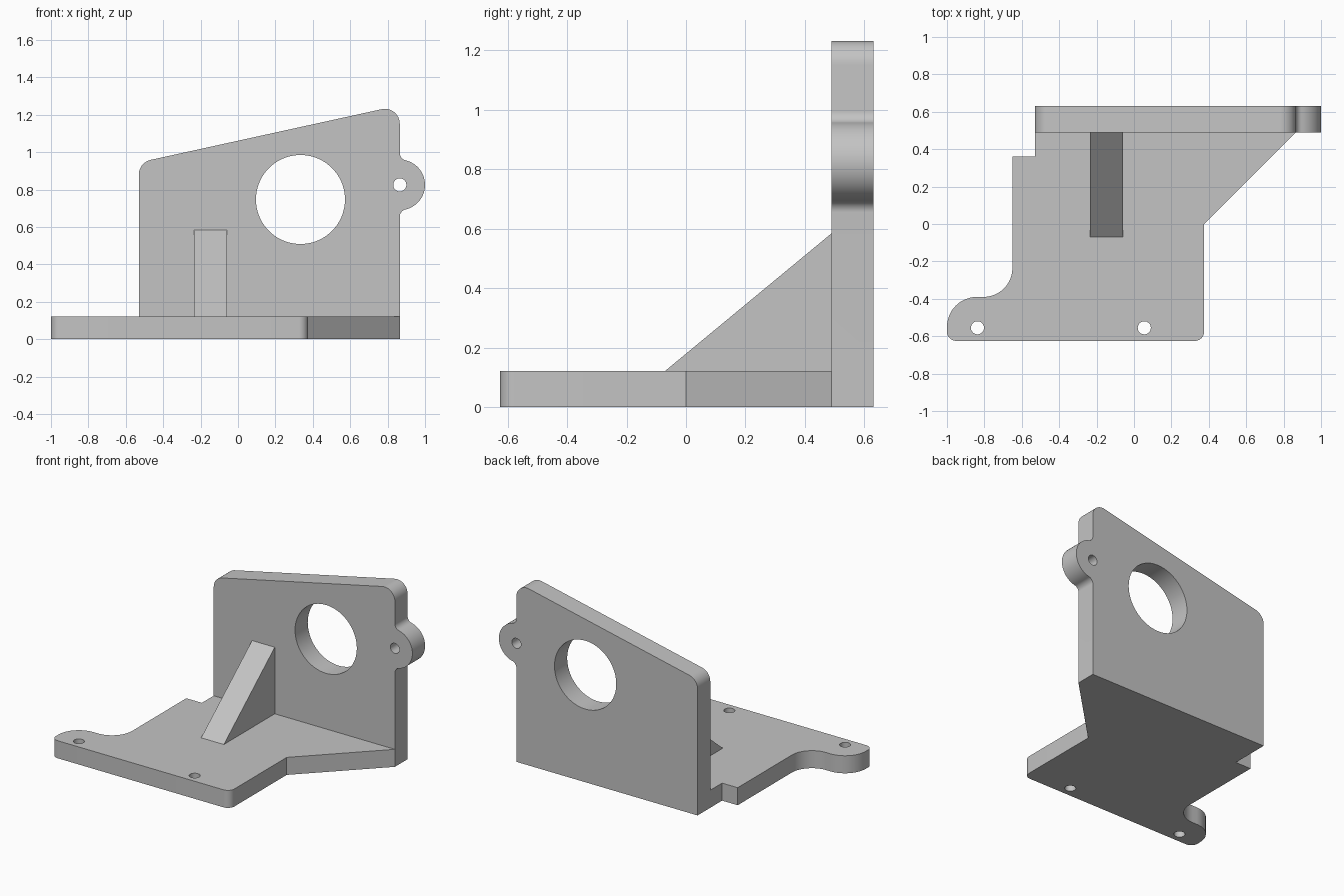
import bpy, bmesh, math
from mathutils import Vector

if "Cube" in bpy.data.objects:
    bpy.data.objects.remove(bpy.data.objects["Cube"])

grey = bpy.data.materials.new("plain grey")
grey.diffuse_color = (0.55, 0.55, 0.55, 1)
grey.use_nodes = True
grey.node_tree.nodes["Principled BSDF"].inputs["Base Color"].default_value = grey.diffuse_color


def arc(cx, cy, r, a0, a1, n=12):
    """Points along an arc, angles in degrees."""
    angles = [math.radians(a0 + (a1 - a0) * i / n) for i in range(n + 1)]
    return [(cx + r * math.cos(a), cy + r * math.sin(a)) for a in angles]


def rounded(corners, n=12):
    """Turn (x, y, radius) corners into a filleted outline."""
    out = []
    for i, (x, y, r) in enumerate(corners):
        p = Vector((x, y))
        if r == 0:
            out.append((x, y))
            continue
        a = (Vector(corners[i - 1][:2]) - p).normalized()
        b = (Vector(corners[(i + 1) % len(corners)][:2]) - p).normalized()
        half = a.angle(b) / 2
        c = p + (a + b).normalized() * r / math.sin(half)
        t0 = p + a * r / math.tan(half) - c
        t1 = p + b * r / math.tan(half) - c
        start = math.atan2(t0.y, t0.x)
        turn = math.atan2(t0.x * t1.y - t0.y * t1.x, t0.dot(t1))
        out += arc(c.x, c.y, r, math.degrees(start), math.degrees(start + turn), n)
    return out


def prism(name, outline, axis, lo, hi):
    """Extrude a 2D outline along the given axis from lo to hi."""
    place = {"x": lambda u, v, w: (w, u, v),
             "y": lambda u, v, w: (u, w, v),
             "z": lambda u, v, w: (u, v, w)}[axis]
    bm = bmesh.new()
    face = bm.faces.new([bm.verts.new(place(u, v, lo)) for u, v in outline])
    top = bmesh.ops.extrude_face_region(bm, geom=[face])["geom"]
    bmesh.ops.translate(bm, vec=place(0, 0, hi - lo),
                        verts=[g for g in top if isinstance(g, bmesh.types.BMVert)])
    bmesh.ops.recalc_face_normals(bm, faces=bm.faces)
    mesh = bpy.data.meshes.new(name)
    bm.to_mesh(mesh)
    bm.free()
    mesh.materials.append(grey)
    obj = bpy.data.objects.new(name, mesh)
    bpy.context.collection.objects.link(obj)
    return obj


def combine(target, other, operation):
    """Apply a boolean and remove the second object."""
    mod = target.modifiers.new(operation.lower(), "BOOLEAN")
    mod.operation, mod.object, mod.solver = operation, other, "EXACT"
    bpy.context.view_layer.objects.active = target
    bpy.ops.object.modifier_apply(modifier=mod.name)
    bpy.data.objects.remove(other)


def drill(target, u, v, r, axis, lo, hi, n):
    cutter = prism("hole_cutter", arc(u, v, r, 0, 360, n)[:-1], axis, lo, hi)
    cutter.hide_render = True
    combine(target, cutter, "DIFFERENCE")


# Base plate with a rounded mounting foot and two bolt holes
bracket = prism("mounting_bracket", rounded([
    (-1, -0.625, 0.05), (0.375, -0.625, 0.05), (0.375, 0, 0), (0.865, 0.49, 0),
    (-0.53, 0.49, 0), (-0.53, 0.36, 0), (-0.65, 0.36, 0),
    (-0.65, -0.39, 0.155), (-1, -0.39, 0.16)]), "z", 0, 0.122)
for x in (-0.837, 0.055):
    drill(bracket, x, -0.555, 0.035, "z", -0.1, 0.3, 32)

# Upright wall with sloping top and a filleted ear on its right edge
EDGE, EAR_Z, EAR_R, FILLET = 0.865, 0.825, 0.135, 0.04
rise = math.sqrt((EAR_R + FILLET) ** 2 - FILLET ** 2)
tilt = math.degrees(math.atan2(rise, FILLET))
ear = (arc(EDGE + FILLET, EAR_Z - rise, FILLET, 180, 180 - tilt)
       + arc(EDGE, EAR_Z, EAR_R, -tilt, tilt, 28)[1:-1]
       + arc(EDGE + FILLET, EAR_Z + rise, FILLET, tilt - 180, -180))
wall = prism("upright_wall", rounded(
    [(-0.53, 0, 0), (EDGE, 0, 0)] + [(x, z, 0) for x, z in ear]
    + [(EDGE, 1.251, 0.08), (-0.53, 0.945, 0.08)]), "y", 0.49, 0.63)
drill(wall, 0.334, 0.747, 0.238, "y", 0.3, 0.8, 72)
drill(wall, EDGE, EAR_Z, 0.035, "y", 0.3, 0.8, 32)

# Sloping support rib, sunk slightly into base and wall
rib = prism("support_rib", [(-0.07, 0.122), (0.49, 0.585), (0.52, 0.585),
                            (0.52, 0.08), (-0.07, 0.08)], "x", -0.235, -0.06)

combine(bracket, wall, "UNION")
combine(bracket, rib, "UNION")

bpy.ops.object.select_all(action="DESELECT")
bracket.select_set(True)
bpy.context.view_layer.objects.active = bracket
bpy.ops.object.shade_smooth_by_angle(angle=math.radians(30))
